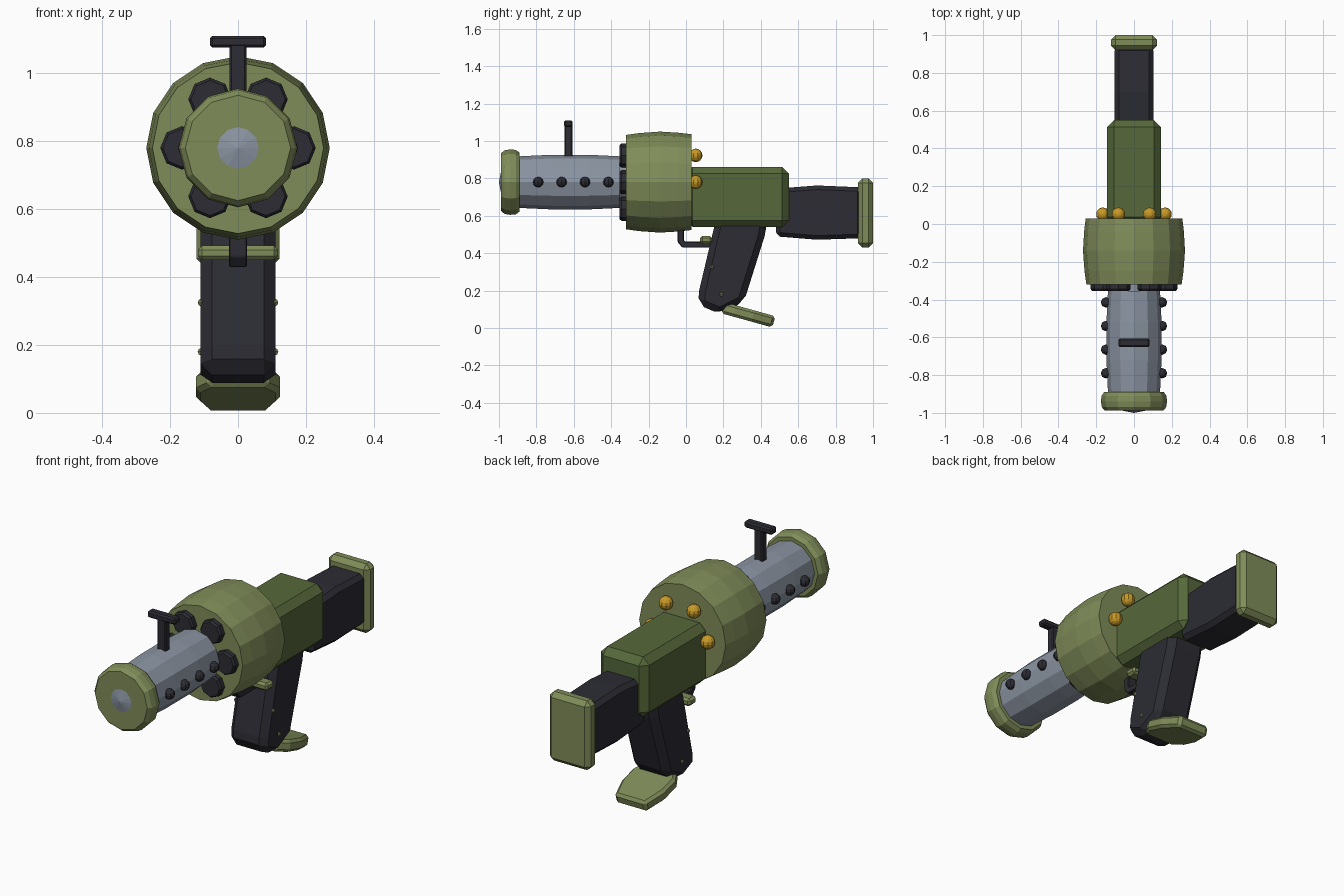
import bpy, bmesh, math
from mathutils import Vector

if "Cube" in bpy.data.objects:
    bpy.data.objects.remove(bpy.data.objects["Cube"])

AXIS_Z = 0.78  # height of the barrel axis


def material(name, rgb):
    m = bpy.data.materials.new(name)
    m.diffuse_color = (*rgb, 1)
    m.use_nodes = True
    m.node_tree.nodes["Principled BSDF"].inputs["Base Color"].default_value = m.diffuse_color
    return m


LIGHT = material("light_green", (0.215, 0.265, 0.100))
DARK_GREEN = material("dark_green", (0.092, 0.137, 0.042))
GREY = material("steel_grey", (0.26, 0.30, 0.365))
BLACK = material("charcoal", (0.025, 0.025, 0.034))
GOLD = material("gold", (0.58, 0.32, 0.02))


def finish(bm, name, mat, bevel=0):
    bmesh.ops.recalc_face_normals(bm, faces=bm.faces)
    me = bpy.data.meshes.new(name)
    bm.to_mesh(me)
    bm.free()
    me.materials.append(mat)
    ob = bpy.data.objects.new(name, me)
    bpy.context.collection.objects.link(ob)
    if bevel:
        mod = ob.modifiers.new("bevel", 'BEVEL')
        mod.width = bevel
        mod.segments = 1
        mod.limit_method = 'ANGLE'
        mod.angle_limit = math.radians(35)
    return ob


def lathe(name, profile, sides, mat, cx=0, cz=AXIS_Z):
    """Turned solid along y from (y, radius) pairs."""
    bm = bmesh.new()
    rings = []
    for y, r in profile:
        rings.append([bm.verts.new((cx + r * math.cos(2 * math.pi * i / sides), y,
                                    cz + r * math.sin(2 * math.pi * i / sides)))
                      for i in range(sides)])
    for a, b in zip(rings, rings[1:]):
        for i in range(sides):
            j = (i + 1) % sides
            bm.faces.new((a[i], a[j], b[j], b[i]))
    bm.faces.new(rings[0])
    bm.faces.new(rings[-1])
    return finish(bm, name, mat)


def prism(name, points, offset, mat, bevel=0):
    """Flat outline of 3D points pushed along an offset."""
    bm = bmesh.new()
    face = bm.faces.new([bm.verts.new(p) for p in points])
    out = bmesh.ops.extrude_face_region(bm, geom=[face])
    moved = [v for v in out["geom"] if isinstance(v, bmesh.types.BMVert)]
    bmesh.ops.translate(bm, verts=moved, vec=offset)
    return finish(bm, name, mat, bevel)


def box(name, x, y, z, mat, bevel=0):
    """Box of half width x with y and z ranges."""
    pts = [(-x, y[0], z[0]), (-x, y[1], z[0]), (-x, y[1], z[1]), (-x, y[0], z[1])]
    return prism(name, pts, (2 * x, 0, 0), mat, bevel)


def side_profile(name, yz, x, mat, bevel=0):
    return prism(name, [(-x, y, z) for y, z in yz], (2 * x, 0, 0), mat, bevel)


def ball(name, loc, r, mat, u=8, v=6):
    bm = bmesh.new()
    bmesh.ops.create_uvsphere(bm, u_segments=u, v_segments=v, radius=r)
    bmesh.ops.translate(bm, verts=bm.verts, vec=loc)
    return finish(bm, name, mat)


# Barrel, muzzle ring and pointed tip
lathe("barrel", [(-0.92, 0.135), (-0.89, 0.138), (-0.72, 0.146), (-0.52, 0.146),
                 (-0.355, 0.138)], 12, GREY)
lathe("barrel_core", [(-0.37, 0.10), (-0.30, 0.10)], 12, GREY)
lathe("muzzle_ring", [(-0.988, 0.155), (-0.97, 0.170), (-0.94, 0.175), (-0.91, 0.172),
                      (-0.89, 0.158)], 12, LIGHT)
lathe("muzzle_tip", [(-1.0, 0.002), (-0.987, 0.066), (-0.95, 0.066)], 12, GREY)

# Drum with chambers in front and gold knobs behind
lathe("drum", [(-0.32, 0.252), (-0.25, 0.262), (-0.14, 0.270), (-0.04, 0.264),
               (0.03, 0.256)], 16, LIGHT)
for k in range(6):
    a = math.radians(60 * k)
    cx, cz = 0.165 * math.cos(a), AXIS_Z + 0.165 * math.sin(a)
    lathe(f"chamber_{k}", [(-0.355, 0.056), (-0.345, 0.064), (-0.30, 0.064)], 8, BLACK, cx, cz)
    if k < 4:
        ball(f"drum_knob_{k}", (cx, 0.052, cz), 0.036, GOLD, 10, 8)

# Studs along both sides of the barrel
for s in (-1, 1):
    for k in range(4):
        ball(f"barrel_stud_{k}", (s * 0.148, -0.79 + 0.125 * k, AXIS_Z), 0.028, BLACK)

# Front sight
box("sight_post", 0.025, (-0.65, -0.608), (0.90, 1.09), BLACK, 0.006)
box("sight_bar", 0.083, (-0.652, -0.606), (1.075, 1.11), BLACK, 0.008)

# Receiver, stock and butt plate
box("receiver", 0.142, (0.0, 0.55), (0.54, 0.862), DARK_GREEN, 0.036)
side_profile("stock", [(0.48, 0.49), (0.70, 0.472), (0.94, 0.48), (0.94, 0.752),
                       (0.70, 0.762), (0.48, 0.745)], 0.102, BLACK, 0.022)
box("butt_plate", 0.122, (0.92, 1.0), (0.43, 0.80), LIGHT, 0.024)

# Raked grip with small screws
side_profile("grip", [(0.165, 0.60), (0.44, 0.60), (0.42, 0.49), (0.31, 0.14),
                      (0.18, 0.075), (0.065, 0.125), (0.07, 0.20)], 0.11, BLACK, 0.034)
for s in (-1, 1):
    for y, z in ((0.14, 0.325), (0.19, 0.18)):
        ball("grip_screw", (s * 0.109, y, z), 0.011, LIGHT, 6, 4)

# Tilted foot plate under the grip
tilt = math.radians(-15.5)
along = Vector((0, math.cos(tilt), math.sin(tilt)))
up = Vector((0, -math.sin(tilt), math.cos(tilt)))
start = Vector((0, 0.195, 0.109)) - up * 0.031
half = [(0.085, 0.0), (0.124, 0.07), (0.124, 0.17), (0.09, 0.285)]
outline = half + [(-x, u) for x, u in reversed(half)]
prism("foot_plate", [start + along * u + Vector((x, 0, 0)) for x, u in outline],
      up * 0.062, LIGHT, 0.014)

# Trigger guard and trigger bar
side_profile("trigger_guard", [(-0.045, 0.56), (-0.045, 0.46), (-0.02, 0.43), (0.16, 0.43),
                               (0.16, 0.462), (-0.005, 0.462), (-0.012, 0.47),
                               (-0.012, 0.56)], 0.027, BLACK, 0.004)
box("trigger", 0.118, (0.075, 0.14), (0.45, 0.492), LIGHT, 0.012)
